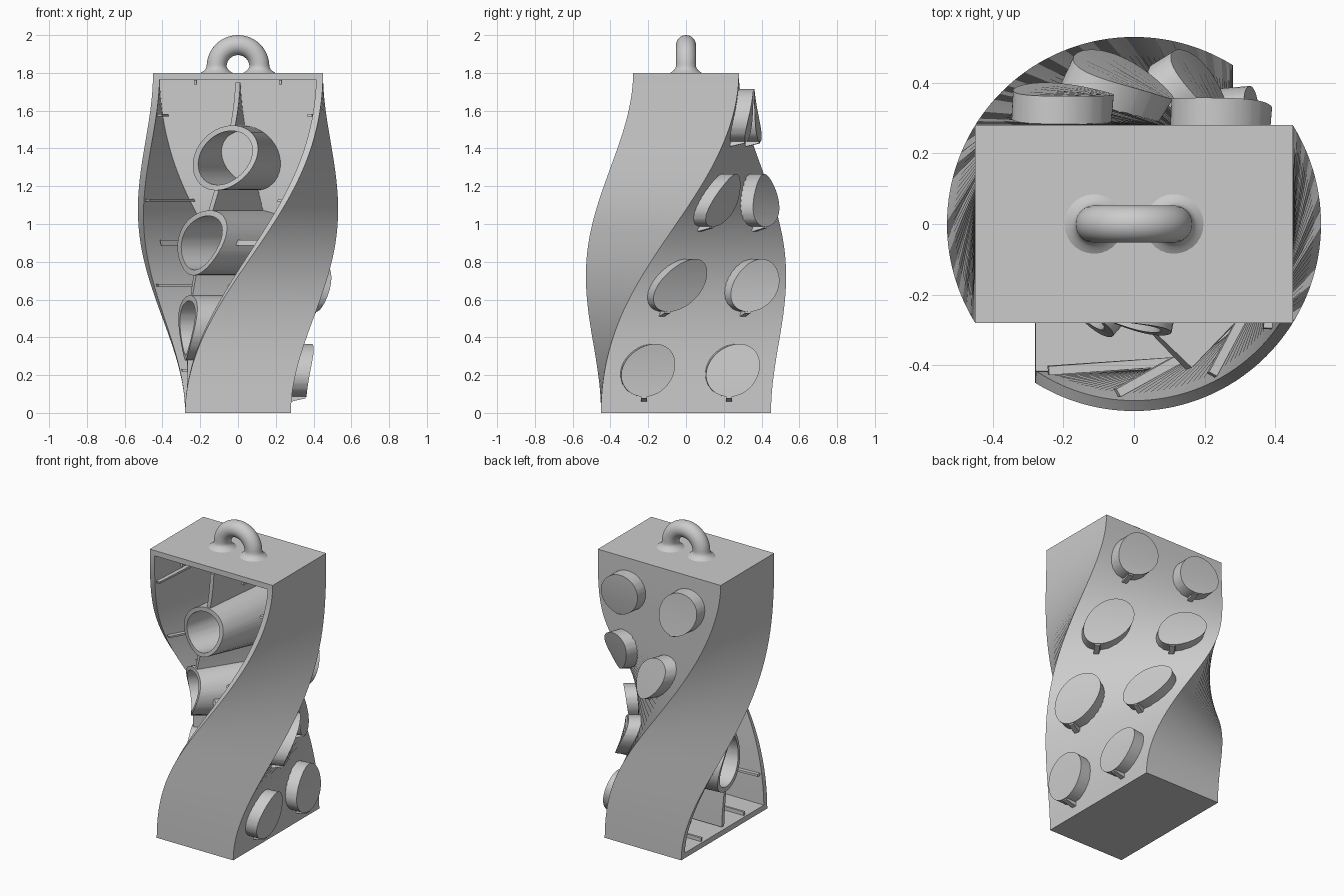
import bpy, bmesh, math
from mathutils import Matrix, Vector

if "Cube" in bpy.data.objects:
    bpy.data.objects.remove(bpy.data.objects["Cube"], do_unlink=True)

H, D, W, T = 1.8, 0.28, 0.45, 0.05      # height, half depth, half width, wall
PITCH = 0.45
ROWS = [PITCH * (i + 0.5) for i in range(4)]
TUBES = [PITCH * i for i in (1, 2, 3)]

grey = bpy.data.materials.new("plain grey")
grey.use_nodes = True
COLOUR = (0.6, 0.6, 0.6, 1)
grey.diffuse_color = COLOUR
grey.node_tree.nodes["Principled BSDF"].inputs["Base Color"].default_value = COLOUR


def smooth(ob):
    bpy.ops.object.select_all(action='DESELECT')
    ob.select_set(True)
    bpy.context.view_layer.objects.active = ob
    bpy.ops.object.shade_smooth_by_angle(angle=math.radians(35))


def finish(bm, name, slices=64):
    """Slice the straight part into layers, then twist it a quarter turn with easing."""
    for i in range(slices):
        z = (i + 0.5) * H / slices
        bmesh.ops.bisect_plane(bm, geom=bm.verts[:] + bm.edges[:] + bm.faces[:],
                               plane_co=(0, 0, z), plane_no=(0, 0, 1), dist=1e-5)
    bmesh.ops.recalc_face_normals(bm, faces=bm.faces[:])
    for v in bm.verts:
        t = min(max(v.co.z / H, 0), 1)
        v.co = Matrix.Rotation(math.pi / 2 * t * t * (3 - 2 * t), 3, 'Z') @ v.co
    me = bpy.data.meshes.new(name)
    bm.to_mesh(me)
    bm.free()
    me.materials.append(grey)
    ob = bpy.data.objects.new(name, me)
    bpy.context.collection.objects.link(ob)
    smooth(ob)
    return ob


def box(bm, x0, x1, y0, y1, z0, z1):
    lo, hi = Vector((x0, y0, z0)), Vector((x1, y1, z1))
    m = Matrix.Translation((lo + hi) / 2) @ Matrix.Diagonal((*(hi - lo), 1))
    return bmesh.ops.create_cube(bm, size=1, matrix=m)["verts"]


def ring(bm, r, x, y, z, n=48):
    return [bm.verts.new((x, y + r * math.cos(2 * math.pi * i / n),
                          z + r * math.sin(2 * math.pi * i / n))) for i in range(n)]


def bridge(bm, a, b):
    for i in range(len(a)):
        j = (i + 1) % len(a)
        bm.faces.new((a[i], a[j], b[j], b[i]))


# Hollow shell, open on one long side
bm = bmesh.new()
box(bm, -D, D, -W, W, 0, H)
bm.normal_update()
front = min(bm.faces, key=lambda f: f.calc_center_median().x)
bmesh.ops.inset_region(bm, faces=[front], thickness=T)
moved = bmesh.ops.extrude_face_region(bm, geom=[front])["geom"]
bmesh.ops.delete(bm, geom=[front], context='FACES_ONLY')
bmesh.ops.translate(bm, vec=(2 * D - T, 0, 0),
                    verts=[g for g in moved if isinstance(g, bmesh.types.BMVert)])
finish(bm, "brick_shell")

# Two columns of studs on the closed side
bm = bmesh.new()
for z in ROWS:
    for y in (-PITCH / 2, PITCH / 2):
        base, top = ring(bm, 0.14, D - 0.01, y, z), ring(bm, 0.14, D + 0.08, y, z)
        bridge(bm, base, top)
        bm.faces.new(top)
finish(bm, "studs")

# Small wedge support under each stud
bm = bmesh.new()
for z in ROWS:
    for y in (-PITCH / 2, PITCH / 2):
        for v in box(bm, D - 0.01, D + 0.075, y - 0.016, y + 0.016, z - 0.168, z - 0.135):
            if v.co.x > D and v.co.z < z - 0.15:
                v.co.z += 0.02
finish(bm, "stud_supports")

# Tubes inside the shell
bm = bmesh.new()
for z in TUBES:
    loops = [ring(bm, r, x, 0, z) for r, x in
             ((0.172, D - T), (0.172, -D), (0.143, -D), (0.143, D - T))]
    for a, b in zip(loops, loops[1:]):
        bridge(bm, a, b)
finish(bm, "inner_tubes")

# Centre web linking the tubes
bm = bmesh.new()
ends = [T] + [z + s * 0.165 for z in TUBES for s in (-1, 1)] + [H - T]
for z0, z1 in zip(ends[::2], ends[1::2]):
    box(bm, 0.01 - D, D - T, -0.013, 0.013, z0, z1)
finish(bm, "centre_web")

# Cross ribs at the middle tube, and thin grip ribs on the inner walls
bm = bmesh.new()
for s in (-1, 1):
    a, b = sorted((s * 0.165, s * (W - T)))
    box(bm, -0.18, D - T, a, b, H / 2 - 0.015, H / 2 + 0.015)
    for z in ROWS:
        a, b = sorted((s * (W - T - 0.015), s * (W - T + 0.01)))
        box(bm, 0.01 - D, D - T, a, b, z - 0.007, z + 0.007)
    for z in (T, H - T):
        y = s * PITCH / 2
        box(bm, 0.01 - D, D - T, y - 0.007, y + 0.007, z - 0.012, z + 0.012)
finish(bm, "wall_ribs")

# Hanging loop with flared feet
R, r, ZC = 0.113, 0.053, 1.834
foot = [(H - 0.005, 0.092), (H + 0.004, 0.078), (H + 0.013, 0.066), (H + 0.023, 0.057)]
path = [(R, z, rad) for z, rad in foot]
path += [(R * math.cos(a), ZC + R * math.sin(a), r)
         for a in (math.pi * i / 28 for i in range(29))]
path += [(-R, z, rad) for z, rad in reversed(foot)]
bm = bmesh.new()
loops = []
for i, (x, z, rad) in enumerate(path):
    x0, z0, _ = path[max(i - 1, 0)]
    x1, z1, _ = path[min(i + 1, len(path) - 1)]
    out = Vector((z1 - z0, 0, x0 - x1)).normalized()
    loops.append([bm.verts.new(Vector((x, 0, z)) + rad * (
        math.cos(a) * out + math.sin(a) * Vector((0, 1, 0))))
        for a in (2 * math.pi * k / 28 for k in range(28))])
for a, b in zip(loops, loops[1:]):
    bridge(bm, a, b)
bmesh.ops.recalc_face_normals(bm, faces=bm.faces[:])
me = bpy.data.meshes.new("hanging_loop")
bm.to_mesh(me)
bm.free()
me.materials.append(grey)
loop = bpy.data.objects.new("hanging_loop", me)
bpy.context.collection.objects.link(loop)
smooth(loop)
